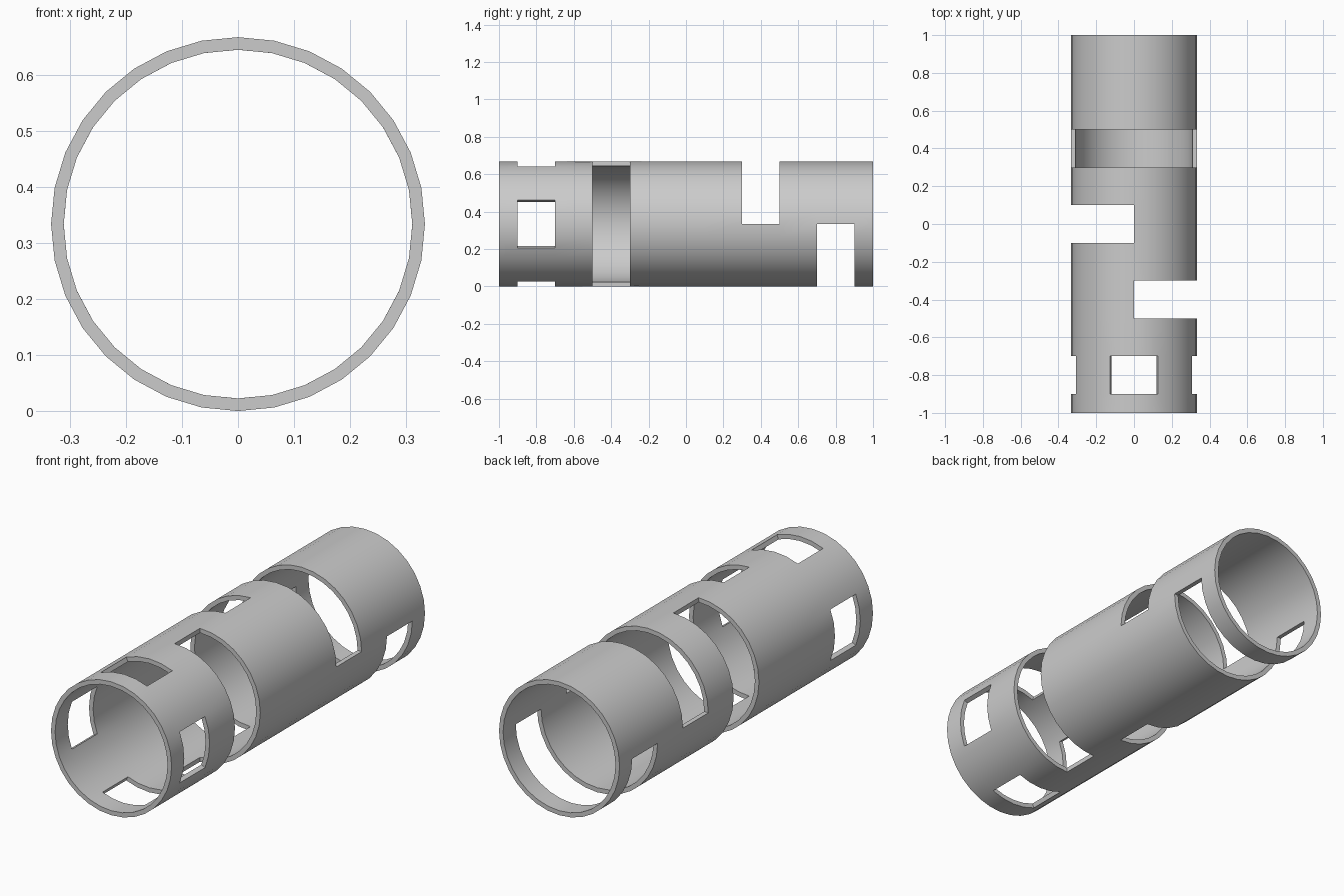
import bpy, bmesh, math

if "Cube" in bpy.data.objects:
    bpy.data.objects.remove(bpy.data.objects["Cube"])

R, SEG, WALL = 1 / 3, 32, 0.0225
RINGS = [-1, -0.9, -0.7, -0.5, -0.3, -0.1, 0.1, 0.3, 0.5, 0.7, 0.9, 1]

# Which parts of each band are cut away (c, s = direction from the tube axis)
CUTS = {
    1: lambda c, s: max(abs(c), abs(s)) > math.cos(math.pi / 8),  # four windows
    3: lambda c, s: c > 0,    # right half slot
    5: lambda c, s: c < 0,    # left half slot
    7: lambda c, s: s > 0,    # top half slot
    9: lambda c, s: s < 0,    # bottom half slot
}

# Outer skin of the tube, skipping the cut faces
bm = bmesh.new()
step = 2 * math.pi / SEG
grid = [[bm.verts.new((R * math.cos(i * step), y, R + R * math.sin(i * step)))
         for i in range(SEG)] for y in RINGS]
for b in range(len(RINGS) - 1):
    for i in range(SEG):
        mid = (i + 0.5) * step
        if b in CUTS and CUTS[b](math.cos(mid), math.sin(mid)):
            continue
        j = (i + 1) % SEG
        bm.faces.new((grid[b][i], grid[b + 1][i], grid[b + 1][j], grid[b][j]))
bm.normal_update()
# Make every face point away from the tube axis
for f in bm.faces:
    m = f.calc_center_median()
    if f.normal.x * m.x + f.normal.z * (m.z - R) < 0:
        f.normal_flip()
loose = [v for v in bm.verts if not v.link_faces]
bmesh.ops.delete(bm, geom=loose, context='VERTS')

mesh = bpy.data.meshes.new("slotted_tube")
bm.to_mesh(mesh)
bm.free()
tube = bpy.data.objects.new("slotted_tube", mesh)
bpy.context.collection.objects.link(tube)

# Wall thickness grows inward
wall = tube.modifiers.new("wall", 'SOLIDIFY')
wall.thickness = WALL
wall.offset = -1

bpy.context.view_layer.objects.active = tube
tube.select_set(True)
bpy.ops.object.modifier_apply(modifier="wall")
bpy.ops.object.shade_smooth_by_angle(angle=math.radians(30))
